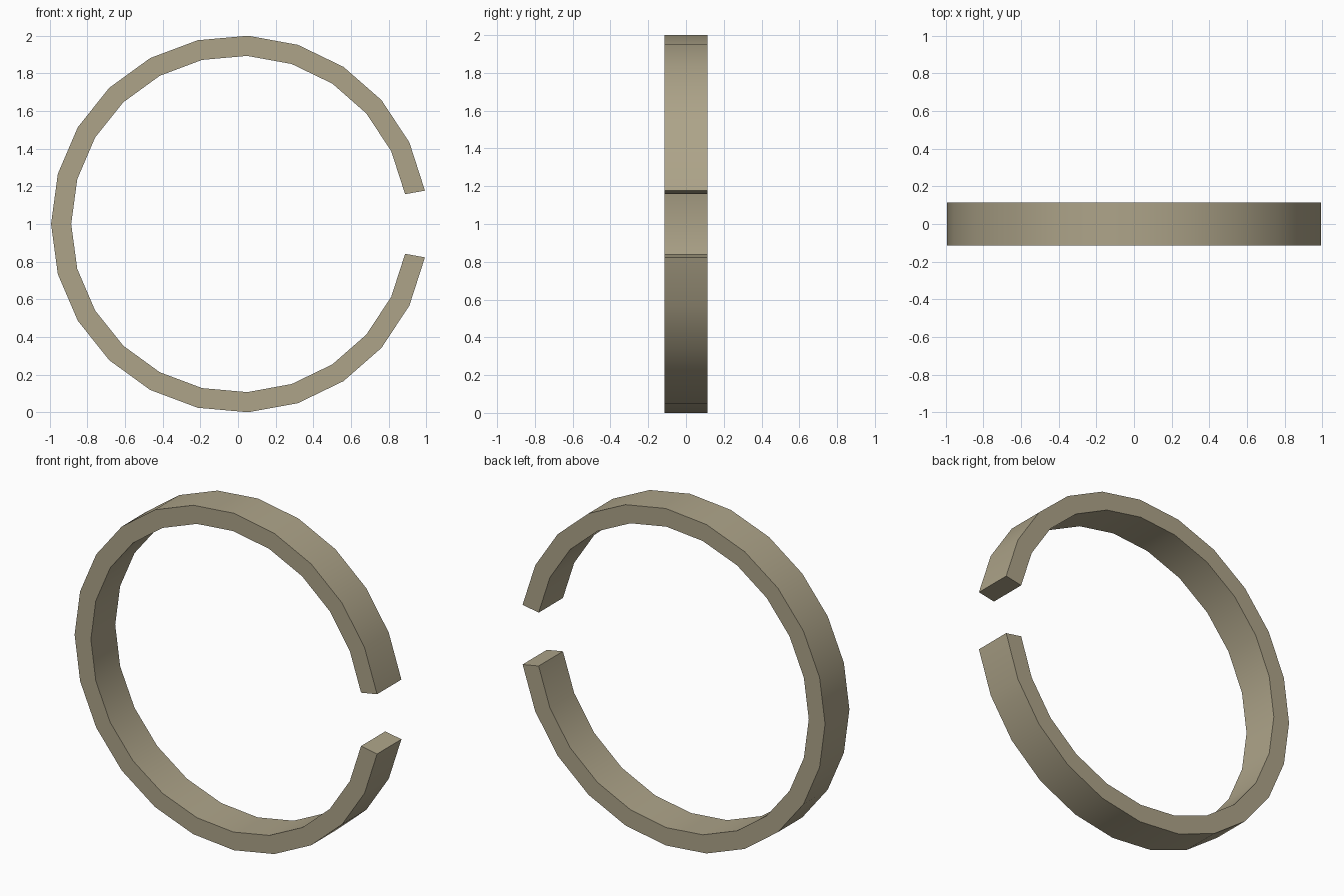
import bpy, bmesh, math

if "Cube" in bpy.data.objects:
    bpy.data.objects.remove(bpy.data.objects["Cube"])

R_OUT, R_IN, HALF_W = 1.001, 0.894, 0.114
GAP = math.radians(10.2)      # half of the opening, on +x
STEPS = 22
SHIFT = R_OUT * (1 - math.cos(GAP)) / 2   # centres the open ring on x

# rectangular cross-section swept around the open ring
bm = bmesh.new()
rings = []
for i in range(STEPS + 1):
    a = GAP + (2 * math.pi - 2 * GAP) * i / STEPS
    rings.append([bm.verts.new((SHIFT + r * math.cos(a), y, R_OUT * math.sin(math.pi / 2) - 0.001 + r * math.sin(a)))
                  for r, y in ((R_IN, -HALF_W), (R_OUT, -HALF_W), (R_OUT, HALF_W), (R_IN, HALF_W))])
for a, b in zip(rings, rings[1:]):
    for k in range(4):
        n = (k + 1) % 4
        bm.faces.new((a[k], a[n], b[n], b[k]))

# flat end faces
bm.faces.new(rings[0])
bm.faces.new(rings[-1])
bmesh.ops.recalc_face_normals(bm, faces=bm.faces[:])
lowest = min(v.co.z for v in bm.verts)
bmesh.ops.translate(bm, verts=bm.verts[:], vec=(0, 0, -lowest))

mesh = bpy.data.meshes.new("open_ring")
bm.to_mesh(mesh)
bm.free()
ring = bpy.data.objects.new("open_ring", mesh)
bpy.context.collection.objects.link(ring)

# tan metal colour
mat = bpy.data.materials.new("tan")
mat.diffuse_color = (0.42, 0.37, 0.25, 1)
mat.use_nodes = True
mat.node_tree.nodes["Principled BSDF"].inputs["Base Color"].default_value = mat.diffuse_color
mesh.materials.append(mat)

# smooth rim with sharp edges
bpy.context.view_layer.objects.active = ring
ring.select_set(True)
bpy.ops.object.shade_smooth_by_angle(angle=math.radians(30))
